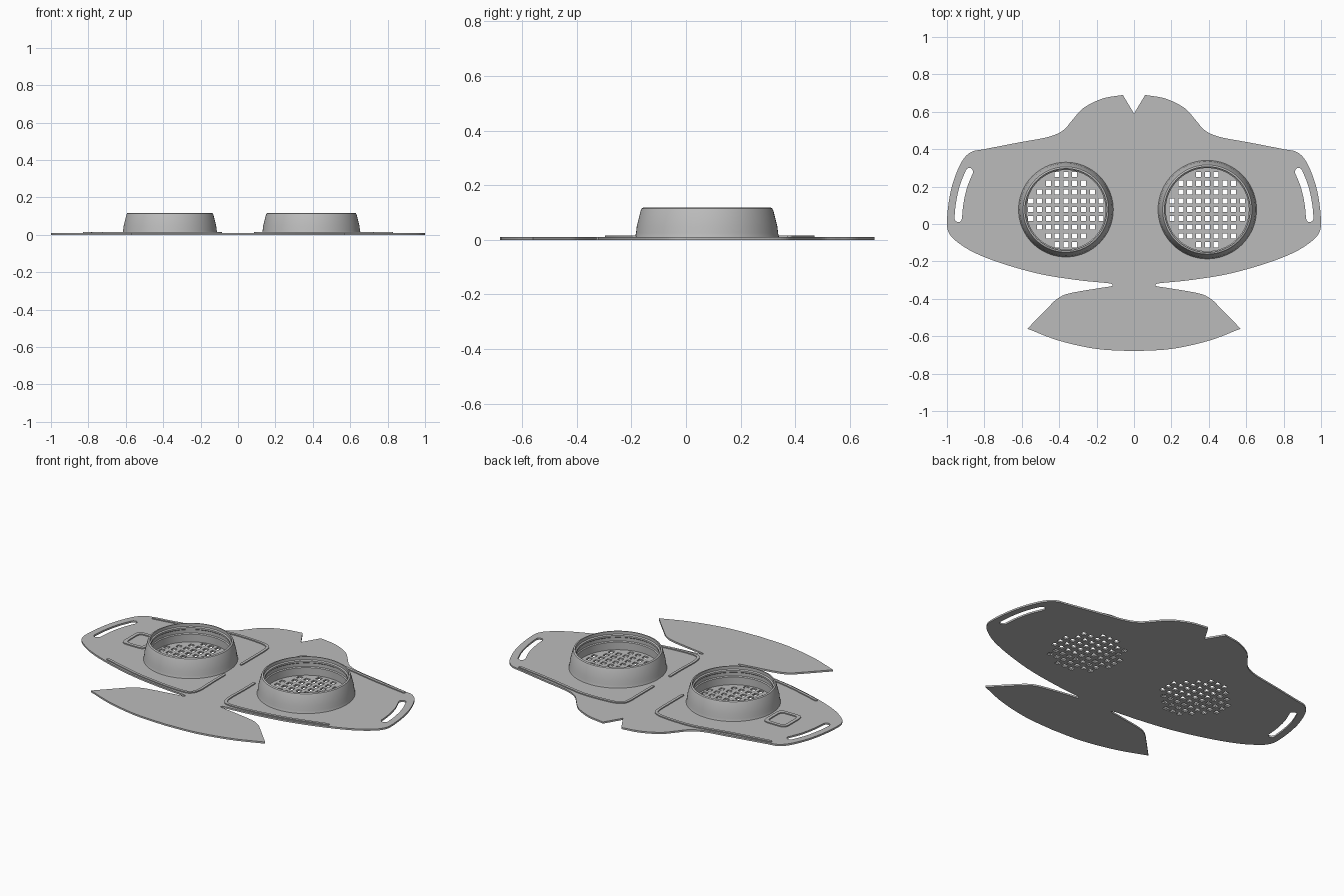
import bpy, bmesh, math
from mathutils import Vector

cube = bpy.data.objects.get("Cube")
if cube:
    bpy.data.objects.remove(cube, do_unlink=True)

grey = bpy.data.materials.new("light_grey")
grey.use_nodes = True
COLOUR = (0.5, 0.5, 0.5, 1)
grey.diffuse_color = COLOUR
grey.node_tree.nodes["Principled BSDF"].inputs["Base Color"].default_value = COLOUR


def smooth(points, steps=6):
    """Open Catmull-Rom path through the points."""
    p = [Vector(q) for q in points]
    p = [2 * p[0] - p[1]] + p + [2 * p[-1] - p[-2]]
    out = []
    for a, b, c, d in zip(p, p[1:], p[2:], p[3:]):
        for i in range(steps):
            t = i / steps
            out.append(0.5 * (2 * b + (c - a) * t + (2 * a - 5 * b + 4 * c - d) * t * t
                              + (3 * b - a - 3 * c + d) * t ** 3))
    return out + [p[-2]]


def ribbon(path, width):
    """Closed outline of a round-ended strip along a path."""
    r, left, right = width / 2, [], []
    for i, p in enumerate(path):
        t = (path[min(i + 1, len(path) - 1)] - path[max(i - 1, 0)]).normalized()
        n = Vector((-t.y, t.x)) * r
        left.append(p + n)
        right.append(p - n)

    def cap(p, start):
        a0 = math.atan2(start.y - p.y, start.x - p.x)
        return [p + r * Vector((math.cos(a0 - math.pi * k / 6), math.sin(a0 - math.pi * k / 6)))
                for k in range(1, 6)]
    return left + cap(path[-1], left[-1]) + right[::-1] + cap(path[0], right[0])


def rounded_rect(cx, cy, a, b, n=40):
    def power(v):
        return math.copysign(abs(v) ** 0.35, v)
    angles = [2 * math.pi * k / n for k in range(n)]
    return [Vector((cx + a * power(math.cos(t)), cy + b * power(math.sin(t)))) for t in angles]


def mirrored(points):
    return [Vector((-p.x, p.y)) for p in points]


def slab(name, loops, z0, z1):
    """Flat plate from closed loops; inner loops become holes."""
    curve = bpy.data.curves.new(name + "_outline", "CURVE")
    curve.dimensions = "2D"
    curve.fill_mode = "BOTH"
    curve.extrude = (z1 - z0) / 2
    for loop in loops:
        s = curve.splines.new("POLY")
        s.points.add(len(loop) - 1)
        for pt, co in zip(s.points, loop):
            pt.co = (co.x, co.y, 0, 1)
        s.use_cyclic_u = True
    temp = bpy.data.objects.new(name + "_temp", curve)
    bpy.context.collection.objects.link(temp)
    bpy.context.view_layer.update()
    mesh = bpy.data.meshes.new_from_object(temp.evaluated_get(bpy.context.evaluated_depsgraph_get()))
    bpy.data.objects.remove(temp, do_unlink=True)
    bpy.data.curves.remove(curve)
    bm = bmesh.new()
    bm.from_mesh(mesh)
    bmesh.ops.remove_doubles(bm, verts=bm.verts, dist=1e-5)
    bmesh.ops.recalc_face_normals(bm, faces=bm.faces)
    bm.to_mesh(mesh)
    bm.free()
    mesh.materials.clear()
    mesh.materials.append(grey)
    for poly in mesh.polygons:
        poly.use_smooth = False
    obj = bpy.data.objects.new(name, mesh)
    obj.location.z = (z0 + z1) / 2
    bpy.context.collection.objects.link(obj)
    return obj


def lathe(name, profile, centre, n=72):
    """Revolve a closed radius/height profile around a vertical axis."""
    bm = bmesh.new()
    rings = [[bm.verts.new((r * math.cos(2 * math.pi * k / n), r * math.sin(2 * math.pi * k / n), z))
              for k in range(n)] for r, z in profile]
    for a, b in zip(rings, rings[1:] + rings[:1]):
        for k in range(n):
            j = (k + 1) % n
            bm.faces.new((a[k], a[j], b[j], b[k]))
    bmesh.ops.recalc_face_normals(bm, faces=bm.faces)
    mesh = bpy.data.meshes.new(name)
    bm.to_mesh(mesh)
    bm.free()
    mesh.materials.append(grey)
    obj = bpy.data.objects.new(name, mesh)
    obj.location = (*centre, 0)
    bpy.context.collection.objects.link(obj)
    bpy.ops.object.select_all(action="DESELECT")
    obj.select_set(True)
    bpy.context.view_layer.objects.active = obj
    bpy.ops.object.shade_smooth_by_angle(angle=math.radians(30))


# Half outline: nose notch, cheek, neck slit, chin flap
cheek = smooth([(.06, .69), (.17, .67), (.27, .62), (.33, .555), (.38, .5), (.46, .465), (.62, .435),
                (.8, .4), (.87, .385), (.92, .335), (.965, .23), (.99, .12), (1, 0), (.985, -.055),
                (.94, -.1), (.85, -.155), (.7, -.213), (.5, -.268), (.3, -.3), (.14, -.316)])
chin_top = smooth([(.12, -.32), (.12, -.332), (.2, -.345), (.35, -.372), (.41, -.4), (.46, -.447), (.57, -.56)])
chin_edge = smooth([(.57, -.56), (.4, -.624), (.2, -.668), (0, -.68)])
half = [Vector((0, .59))] + cheek + chin_top + chin_edge[1:]
outline = half + mirrored(half[1:-1])[::-1]

# Strap slots
slot = ribbon(smooth([(.88, .28), (.912, .2), (.932, .11), (.94, .03)]), .04)

# Square grid of vent holes below each cup
cups = {"right": ((-.364, .077), .25), "left": ((.392, .077), .26)}
PITCH, HOLE = .047, .0135
vents = []
for (cx, cy), radius in cups.values():
    for i in range(-5, 6):
        for j in range(-5, 6):
            x, y = i * PITCH, j * PITCH
            if math.hypot(abs(x) + HOLE, abs(y) + HOLE) < radius - .032:
                vents.append([Vector((cx + x + sx * HOLE, cy + y + sy * HOLE))
                              for sx, sy in ((-1, -1), (1, -1), (1, 1), (-1, 1))])

slab("mask_plate", [outline, slot, mirrored(slot)] + vents, 0, .01)

# Raised ribs framing each cup
upper_rib = ribbon(smooth([(.82, .38), (.6, .415), (.45, .445), (.34, .462), (.2, .458), (.13, .445),
                           (.1, .41), (.097, .3), (.097, .17)]), .016)
lower_rib = ribbon(smooth([(.097, .01), (.097, -.1), (.095, -.22), (.115, -.275), (.17, -.288),
                           (.3, -.28), (.5, -.248), (.72, -.188)]), .016)
for side, flip in (("left", False), ("right", True)):
    for part, loop in (("upper", upper_rib), ("lower", lower_rib)):
        slab(f"{side}_{part}_rib", [mirrored(loop) if flip else loop], .008, .016)

# Small raised frame beside the right cup
slab("square_frame", [rounded_rect(-.71, .11, .075, .085), rounded_rect(-.71, .11, .055, .065)], .008, .016)

# Filter cups with a tapered wall and an inner ridge
for side, (centre, R) in cups.items():
    lathe(f"{side}_filter_cup", [
        (R + .004, .008), (R + .002, .015), (R, .025), (R - .003, .05), (R - .017, .106), (R - .021, .115),
        (R - .026, .118), (R - .031, .118), (R - .031, .1), (R - .038, .095), (R - .038, .085),
        (R - .031, .08), (R - .031, .06), (R - .036, .055), (R - .036, .008)], centre)
